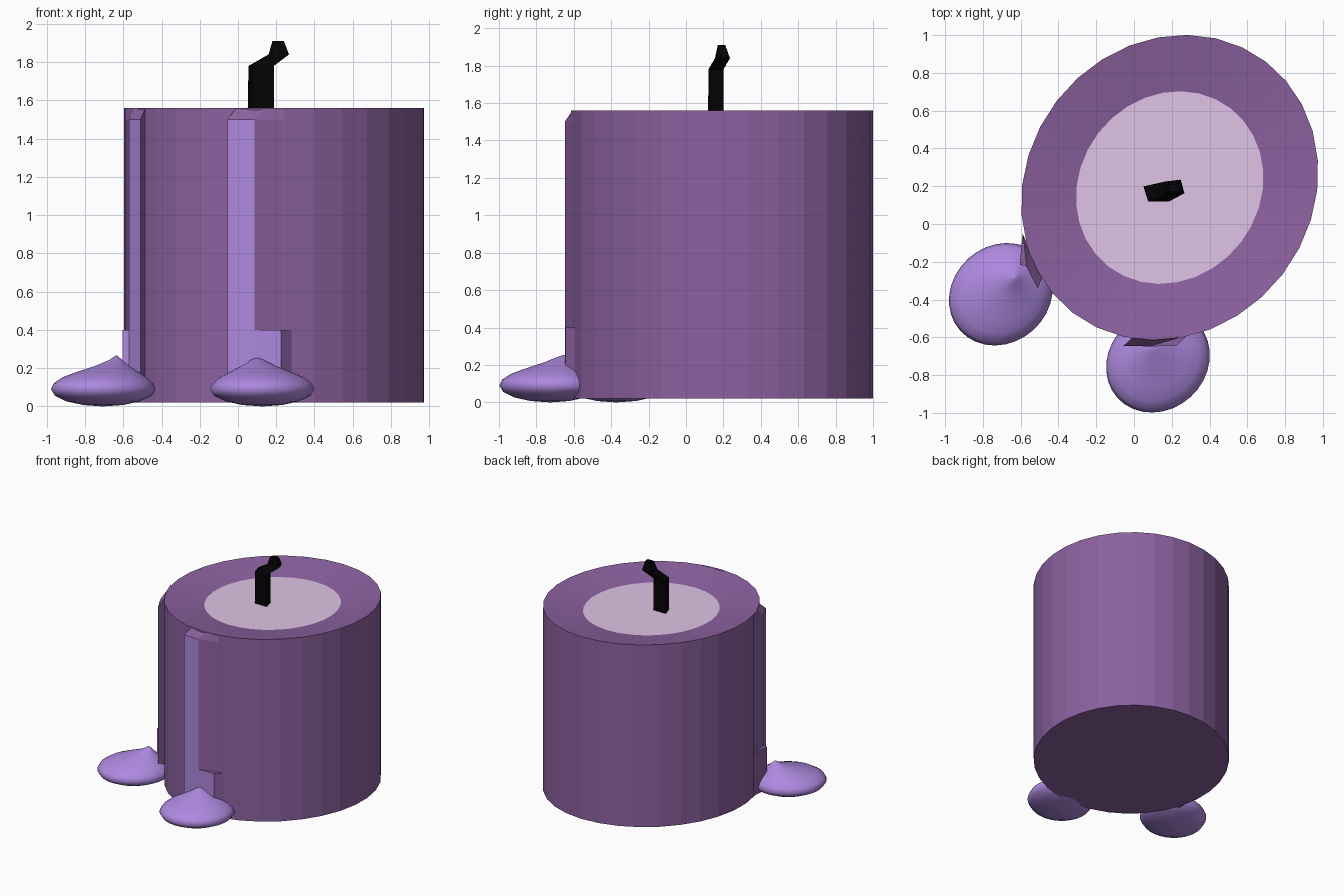
import bpy, math

if "Cube" in bpy.data.objects:
    bpy.data.objects.remove(bpy.data.objects["Cube"])


def material(name, rgb):
    m = bpy.data.materials.new(name)
    m.diffuse_color = (*rgb, 1)
    m.use_nodes = True
    m.node_tree.nodes["Principled BSDF"].inputs["Base Color"].default_value = m.diffuse_color
    return m


WAX = material("purple_wax", (0.26, 0.12, 0.35))
POOL = material("melted_wax", (0.74, 0.55, 0.79))
DRIP = material("drip_wax", (0.42, 0.25, 0.74))
BLACK = material("charred_wick", (0.001, 0.001, 0.001))


def ellipse(cx, cy, z, a, b, tilt, n=32):
    """Ellipse ring with its long axis turned by tilt degrees."""
    c, s = math.cos(math.radians(tilt)), math.sin(math.radians(tilt))
    ring = []
    for i in range(n):
        t = 2 * math.pi * i / n
        u, v = a * math.cos(t), b * math.sin(t)
        ring.append((cx + c * u - s * v, cy + s * u + c * v, z))
    return ring


def loft(name, rings, mat, cap_start=True, cap_end=True, smooth=None):
    """Skin a stack of equal-sized rings, bottom to top."""
    n = len(rings[0])
    verts = [p for r in rings for p in r]
    faces = []
    for k in range(len(rings) - 1):
        for i in range(n):
            j = (i + 1) % n
            faces.append((k * n + i, k * n + j, (k + 1) * n + j, (k + 1) * n + i))
    if cap_start:
        faces.append(tuple(reversed(range(n))))
    if cap_end:
        faces.append(tuple(range(len(verts) - n, len(verts))))
    me = bpy.data.meshes.new(name)
    me.from_pydata(verts, [], faces)
    me.materials.append(mat)
    ob = bpy.data.objects.new(name, me)
    bpy.context.collection.objects.link(ob)
    if smooth:
        bpy.context.view_layer.objects.active = ob
        ob.select_set(True)
        bpy.ops.object.shade_smooth_by_angle(angle=math.radians(smooth))
        ob.select_set(False)
    return ob


# Candle body whose top dips gently to a pool of melted wax
TOP, DIP = 1.56, 1.51


def body_ring(z, k=1.0):
    return ellipse(0.189, 0.193, z, 0.8386 * k, 0.754 * k, 52.4)


loft("candle_body", [body_ring(0.02), body_ring(TOP), body_ring(DIP, 0.631)],
     WAX, cap_end=False)
loft("melted_pool", [body_ring(DIP, 0.631)], POOL, cap_start=False)

# Bent wick
wick = [
    [(0.05, 0.20), (0.075, 0.118), (0.187, 0.118), (0.165, 0.20)],
    [(0.055, 0.20), (0.075, 0.12), (0.187, 0.12), (0.165, 0.20)],
    [(0.165, 0.225), (0.16, 0.155), (0.267, 0.163), (0.247, 0.235)],
    [(0.185, 0.21), (0.18, 0.17), (0.24, 0.17), (0.235, 0.21)],
]
loft("wick", [[(x, y, z) for x, y in q]
              for q, z in zip(wick, (DIP, 1.78, 1.84, 1.91))], BLACK)


def drip(name, a, b, rim_a, rim_b, foot, side, flip=False):
    """Wax run: lit outer panel a-b, steep wall at a, long flank from b to side."""
    def part(label, rings):
        if flip:
            rings = [r[::-1] for r in rings]
        ob = loft(name + label, rings, WAX)
        ob.data.materials.append(DRIP)
        ob.data.polygons[1].material_index = 1  # outer panel
    low = [rim_a, a, b, side]
    run = [[(*p, z) for p in low] for z in (0.04, 1.5)]
    run.append([(*p, TOP - 0.001) for p in (rim_a, rim_a, rim_b, side)])
    part("_run", run)
    part("_foot", [[(*p, z) for p in (rim_b, b, foot, side)] for z in (0.04, 0.4)])


drip("front_drip", (-0.055, -0.645), (0.085, -0.648), (-0.01, -0.602), (0.135, -0.608),
     (0.225, -0.645), (0.283, -0.59))
drip("left_drip", (-0.51, -0.34), (-0.57, -0.225), (-0.485, -0.28), (-0.55, -0.165),
     (-0.605, -0.215), (-0.59, -0.05), flip=True)


def puddle(name, cx, cy, px, py, peak):
    """Flattened drop whose upper rings lean towards a small peak."""
    profile = [(0.02, 0.0, 0), (0.38, 0.007, 0), (0.7, 0.026, 0), (0.92, 0.055, 0),
               (1.0, 0.09, 0), (0.94, 0.122, 0), (0.8, 0.152, 0.1), (0.6, 0.178, 0.3),
               (0.3, 0.215, 0.7), (0.12, 0.243, 0.93), (0.02, peak, 1)]
    rings = [ellipse(cx + (px - cx) * s, cy + (py - cy) * s, z, 0.289 * r, 0.256 * r, 42)
             for r, z, s in profile]
    loft(name, rings, DRIP, smooth=89)


# Pools of wax at the foot of each drip
puddle("front_puddle", 0.127, -0.727, 0.10, -0.65, 0.253)
puddle("left_puddle", -0.705, -0.372, -0.635, -0.285, 0.265)
